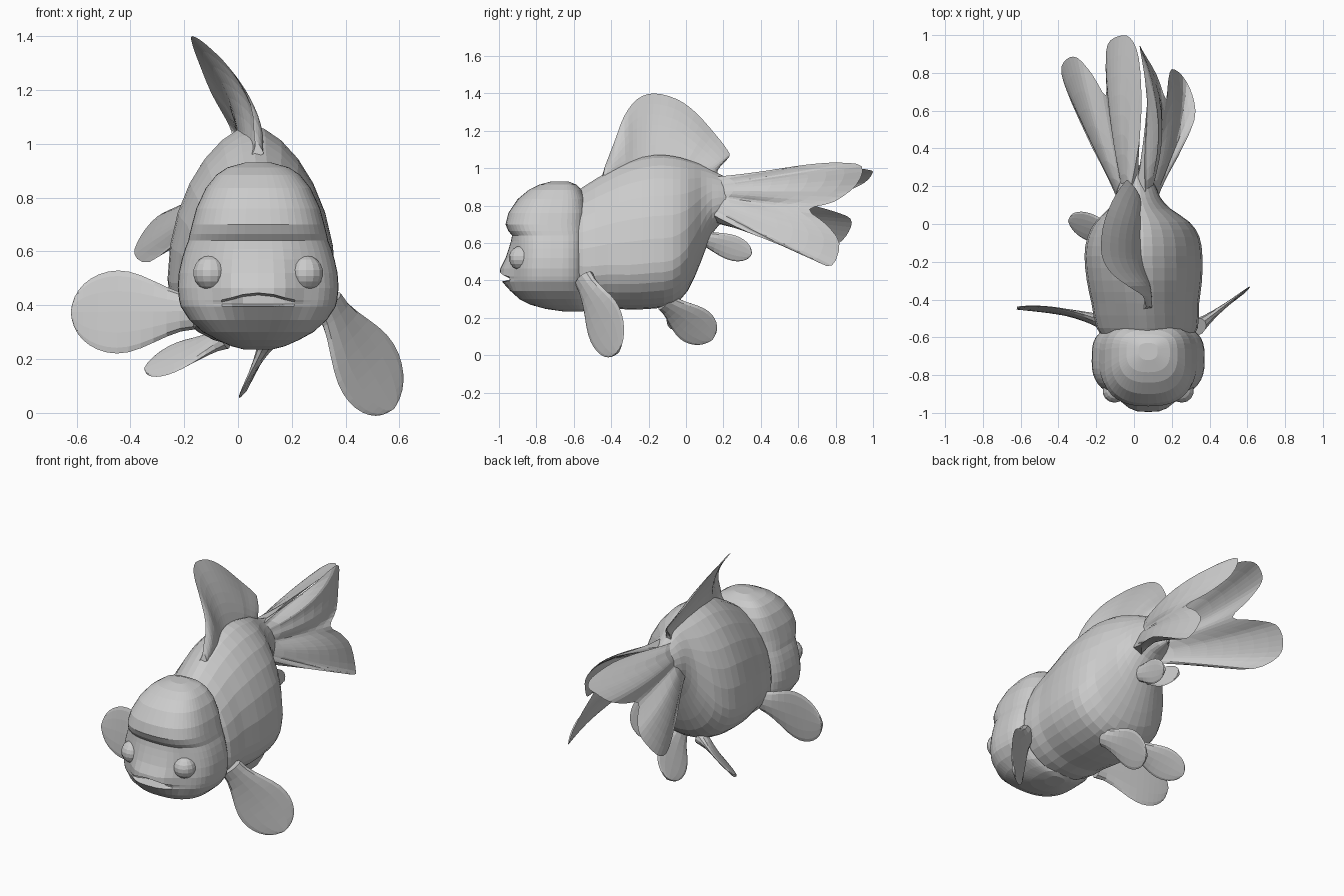
import bpy, bmesh, math
from mathutils import Vector

cube = bpy.data.objects.get("Cube")
if cube:
    bpy.data.objects.remove(cube)

grey = bpy.data.materials.new("light grey")
grey.use_nodes = True
TONE = (0.6, 0.6, 0.6, 1)
grey.diffuse_color = TONE
grey.node_tree.nodes["Principled BSDF"].inputs["Base Color"].default_value = TONE


def finish(name, bm):
    bmesh.ops.remove_doubles(bm, verts=bm.verts, dist=0.0005)
    bmesh.ops.recalc_face_normals(bm, faces=bm.faces)
    mesh = bpy.data.meshes.new(name)
    bm.to_mesh(mesh)
    bm.free()
    mesh.materials.append(grey)
    obj = bpy.data.objects.new(name, mesh)
    bpy.context.collection.objects.link(obj)
    return obj


def loft(name, rings, caps=True):
    """Skin a list of closed rings with quads."""
    bm = bmesh.new()
    loops = [[bm.verts.new(p) for p in ring] for ring in rings]
    n = len(loops[0])
    for a, b in zip(loops, loops[1:]):
        for i in range(n):
            j = (i + 1) % n
            bm.faces.new((a[i], a[j], b[j], b[i]))
    if caps:
        bm.faces.new(loops[0])
        bm.faces.new(loops[-1])
    return finish(name, bm)


def spline(points, steps):
    """Smooth curve through points of any dimension."""
    pts = [Vector(p) for p in points]
    pts = [pts[0]] + pts + [pts[-1]]
    out = []
    for a, b, c, d in zip(pts, pts[1:], pts[2:], pts[3:]):
        for k in range(steps):
            t = k / steps
            out.append(b + (c - a) * (t / 2) + (a * 2 - b * 5 + c * 4 - d) * (t * t / 2)
                       + (b * 3 - a - c * 3 + d) * (t ** 3 / 2))
    return out + [pts[-1]]


def power(v, p):
    return math.copysign(abs(v) ** p, v)


def circle(n):
    return [2 * math.pi * i / n for i in range(n)]


# Body: egg-shaped sections along y (y, bottom, top, half width, centre x, belly height)
body_rows = [
    (-0.66, 0.34, 0.82, 0.20, 0.075, 0.35), (-0.55, 0.245, 0.90, 0.268, 0.07, 0.35),
    (-0.42, 0.25, 0.98, 0.285, 0.06, 0.32), (-0.30, 0.245, 1.04, 0.305, 0.055, 0.3),
    (-0.17, 0.25, 1.07, 0.312, 0.05, 0.3), (-0.07, 0.27, 1.065, 0.297, 0.05, 0.3),
    (0.01, 0.345, 1.045, 0.25, 0.045, 0.33), (0.08, 0.50, 1.02, 0.165, 0.03, 0.38),
    (0.14, 0.65, 0.99, 0.12, 0.02, 0.42), (0.21, 0.72, 0.955, 0.095, 0.015, 0.4),
    (0.31, 0.75, 0.93, 0.02, 0.015, 0.5)]
rings = []
for y, low, top, half, cx, belly in spline(body_rows, 2):
    mid = low + (top - low) * belly
    ring = []
    for a in circle(28):
        c, s = math.cos(a), math.sin(a)
        up = s > 0
        x = cx + half * power(c, 1.25 if up else 0.95)
        ring.append((x, y, mid + s * ((top - mid) if up else (mid - low))))
    rings.append(ring)
loft("body", rings)

# Head: rounded sections stacked in z (z, front, back, half width, muzzle reach, mouth depth)
HEAD_X = 0.075
head_rows = [
    (0.235, -0.66, -0.55, 0.05, 0, 0), (0.248, -0.75, -0.53, 0.10, 0, 0),
    (0.27, -0.83, -0.525, 0.15, 0, 0), (0.30, -0.89, -0.52, 0.205, 0, 0),
    (0.345, -0.925, -0.52, 0.255, 0.015, 0), (0.395, -0.935, -0.52, 0.288, 0.05, 0),
    (0.404, -0.935, -0.52, 0.29, 0.045, 0.055), (0.412, -0.935, -0.52, 0.292, 0.05, 0.06),
    (0.42, -0.935, -0.52, 0.294, 0.06, 0), (0.465, -0.935, -0.52, 0.299, 0.058, 0),
    (0.52, -0.93, -0.52, 0.295, 0.035, 0), (0.57, -0.928, -0.52, 0.284, 0.02, 0),
    (0.61, -0.928, -0.52, 0.272, 0.008, 0), (0.64, -0.93, -0.52, 0.26, 0, 0),
    (0.665, -0.95, -0.52, 0.255, 0, 0), (0.70, -0.965, -0.52, 0.246, 0, 0),
    (0.76, -0.95, -0.52, 0.23, 0, 0), (0.835, -0.90, -0.535, 0.195, 0, 0),
    (0.885, -0.84, -0.56, 0.155, 0, 0), (0.912, -0.785, -0.585, 0.115, 0, 0),
    (0.93, -0.72, -0.63, 0.05, 0, 0)]
rings = []
for z, front, back, half, reach, depth in head_rows:
    ring = []
    for a in circle(48):
        s = math.sin(a)
        dx = half * power(math.cos(a), 0.8)
        y = (front + back) / 2 + (back - front) / 2 * power(s, 0.8 if s < 0 else 0.55)
        lift = 0
        if s < 0:
            y += depth * math.exp(-(dx / 0.1) ** 6) - reach * math.exp(-(dx / 0.14) ** 4)
            if 0.41 < z < 0.43:
                lift = 0.026 * max(0, 1 - (dx / 0.12) ** 2)
        ring.append((HEAD_X + dx, y, z + lift))
    rings.append(ring)
loft("head", rings)

# Bulging eyes, each in a flattened socket rim
for side, label in ((1, "left"), (-1, "right")):
    for part, radius, inward, back, stretch in (("eye", 0.065, 0, 0, 1),
                                                ("eye_socket", 0.07, 0.012, 0.022, 1.1)):
        bm = bmesh.new()
        bmesh.ops.create_uvsphere(bm, u_segments=14, v_segments=9, radius=radius)
        for v in bm.verts:
            v.co.x *= stretch
        eye = finish(label + "_" + part, bm)
        eye.location = (HEAD_X + side * (0.178 - inward), -0.882 + back, 0.52)


def paddle(name, root, tip, across, width, neck=0.4, bow=(0, 0, 0)):
    """Rounded fin on a narrow stalk."""
    root, tip, bow = Vector(root), Vector(tip), Vector(bow)
    axis = (tip - root).normalized()
    across = Vector(across)
    across = (across - axis * across.dot(axis)).normalized()
    normal = axis.cross(across)
    rings = []
    for k in range(15):
        t = math.sin(k / 14 * math.pi / 2)
        if t < 0.62:
            u = t / 0.62
            w = neck + (1 - neck) * u * u * (3 - 2 * u)
        else:
            w = math.sqrt(max(0.003, 1 - ((t - 0.62) / 0.38) ** 2))
        thick = 0.008 + 0.035 * (1 - t) ** 3
        centre = root.lerp(tip, t) + bow * (4 * t * (1 - t))
        rings.append([centre + across * (math.cos(a) * w * width / 2)
                      + normal * (math.sin(a) * thick) for a in circle(12)])
    return loft(name, rings)


paddle("left_pectoral_fin", (0.335, -0.545, 0.41), (0.575, -0.365, 0.015),
       (0.7, 0.56, 0.45), 0.305, 0.42)
paddle("right_pectoral_fin", (-0.16, -0.52, 0.375), (-0.62, -0.445, 0.375),
       (0, 0.1, 1), 0.31, 0.42, (0, 0.02, 0))
paddle("left_pelvic_fin", (0.12, -0.11, 0.285), (0.025, 0.14, 0.085),
       (0.45, 0.6, 0.75), 0.23, 0.5)
paddle("right_pelvic_fin", (-0.05, -0.08, 0.28), (-0.345, 0.02, 0.16),
       (0.15, 0.7, 0.6), 0.185, 0.5)
for side, label in ((1, "left"), (-1, "right")):
    paddle(label + "_anal_fin", (0.02 + side * 0.03, 0.07, 0.635),
           (0.02 + side * 0.05, 0.35, 0.54), (side * 0.3, 0.4, 1), 0.14, 0.55)


def fan(name, base, edge, bow, curl_from=None):
    """Thin sheet of rays from a base line to a curved edge; long rays bow sideways."""
    edge = spline(edge, 3)
    start, end = Vector(base[0]), Vector(base[1])
    roots = [start.lerp(end, i / (len(edge) - 1)) for i in range(len(edge))]
    normal = Vector()
    for i in range(len(edge) - 1):
        normal += (edge[i] - roots[i]).cross(edge[i + 1] - roots[i])
    normal.normalize()
    bows = []
    for r, e in zip(roots, edge):
        amount = (e - r).length / 0.35 if curl_from is None else (e.y - curl_from) * 4
        bows.append(Vector((bow * max(0, min(1, amount)), 0, 0)))
    rings = []
    for k in range(9):
        s = k / 8
        row = [r.lerp(e, s) + b * (4 * s * (1 - s)) for r, e, b in zip(roots, edge, bows)]
        off = normal * (0.03 * (1 - s) ** 2 + 0.005 * (1 - s ** 4))
        rings.append([p + off for p in row] + [p - off for p in reversed(row)])
    return loft(name, rings, caps=False)


# Leaning dorsal fin
fan("dorsal_fin", ((0.065, -0.45, 0.95), (0, 0.16, 0.95)),
    [(0.06, -0.43, 1.02), (0.045, -0.38, 1.15), (-0.03, -0.33, 1.28),
     (-0.12, -0.26, 1.37), (-0.17, -0.17, 1.40), (-0.17, -0.05, 1.37),
     (-0.145, 0.05, 1.30), (-0.10, 0.15, 1.19), (-0.05, 0.22, 1.10),
     (-0.03, 0.23, 1.06), (-0.01, 0.17, 1.0)], 0.045)

# Forked double tail
fan("left_tail_fin", ((0.03, 0.17, 0.94), (0.10, 0.15, 0.73)),
    [(0.06, 0.45, 0.99), (0.07, 0.65, 1.02), (0.05, 0.82, 1.03), (0.03, 0.94, 1.01),
     (0.05, 0.91, 0.91), (0.12, 0.79, 0.82), (0.17, 0.66, 0.78), (0.18, 0.75, 0.70),
     (0.20, 0.82, 0.60), (0.26, 0.78, 0.48), (0.31, 0.68, 0.51), (0.32, 0.55, 0.57),
     (0.23, 0.35, 0.65)], 0.08, 0.64)
fan("right_tail_fin", ((0.0, 0.17, 0.93), (-0.07, 0.15, 0.73)),
    [(0.03, 0.45, 0.98), (0.04, 0.65, 1.0), (0.025, 0.88, 1.0), (-0.02, 0.985, 0.99),
     (-0.08, 0.995, 0.97), (-0.14, 0.95, 0.92), (-0.15, 0.82, 0.86),
     (-0.15, 0.68, 0.81), (-0.22, 0.79, 0.77), (-0.30, 0.88, 0.73),
     (-0.36, 0.87, 0.66), (-0.385, 0.80, 0.59), (-0.33, 0.64, 0.56),
     (-0.22, 0.40, 0.64)], -0.025, 0.64)
